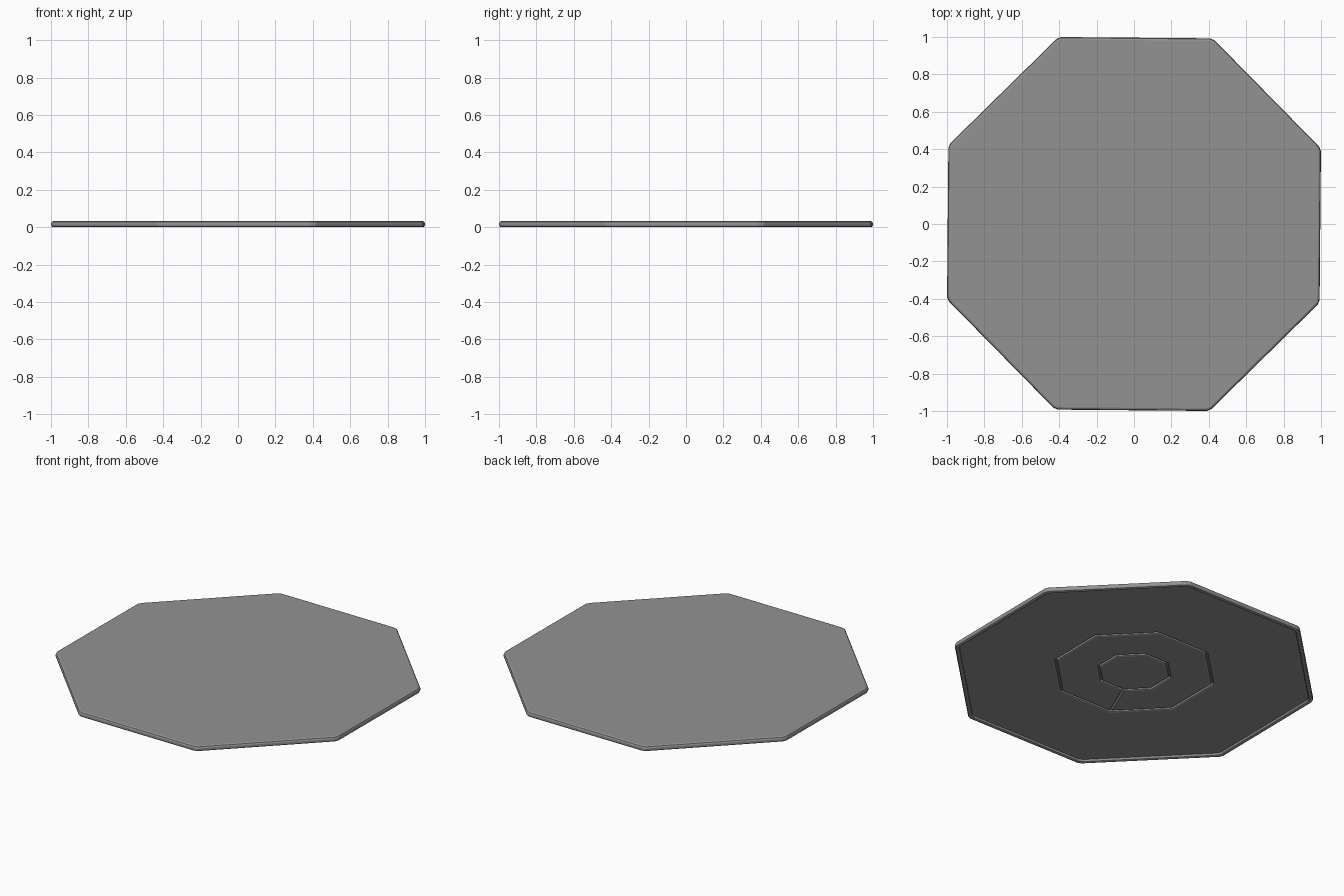
import bpy, bmesh, math
from mathutils import Vector

if "Cube" in bpy.data.objects:
    bpy.data.objects.remove(bpy.data.objects["Cube"])

T = 0.033                      # overall thickness
B = 0.015                      # height of the recessed underside
TILT = math.radians(-0.5)      # slight turn of the whole plate


def octagon(bm, apothem, z, clip):
    """Octagon loop with lightly clipped corners."""
    pts = []
    r = apothem / math.cos(math.pi / 8)
    corners = [Vector((r * math.cos(a), r * math.sin(a), z))
               for a in (TILT + math.pi / 8 + i * math.pi / 4 for i in range(8))]
    for i, c in enumerate(corners):
        for n in (corners[i - 1], corners[(i + 1) % 8]):
            pts.append(bm.verts.new(c + (n - c).normalized() * clip))
    return pts


def finish(bm, name):
    bmesh.ops.recalc_face_normals(bm, faces=bm.faces)
    me = bpy.data.meshes.new(name)
    bm.to_mesh(me)
    bm.free()
    ob = bpy.data.objects.new(name, me)
    bpy.context.collection.objects.link(ob)
    return ob


# Plate: top, rounded rim with a lip below, recessed underside with two grooves
R = 0.996
profile = [(R - 0.013, T), (R - 0.004, T - 0.004), (R, T - 0.012),
           (R, 0.010), (R - 0.003, 0.003), (R - 0.010, 0),
           (R - 0.016, 0), (R - 0.023, 0.003), (R - 0.026, 0.010), (R - 0.026, B)]
for g in (0.435, 0.197):
    profile += [(g + 0.014, B), (g + 0.007, B + 0.003), (g + 0.004, B + 0.013),
                (g - 0.004, B + 0.013), (g - 0.007, B + 0.003), (g - 0.014, B)]
bm = bmesh.new()
loops = [octagon(bm, a, z, 0.014 if a > 0.5 else 0.006) for a, z in profile]
for a, b in zip(loops, loops[1:]):
    for i in range(16):
        j = (i + 1) % 16
        bm.faces.new((a[i], a[j], b[j], b[i]))
bm.faces.new(loops[0])
bm.faces.new(loops[-1])
plate = finish(bm, "octagonal_plate")
mat = bpy.data.materials.new("dark_grey")
mat.diffuse_color = (0.29, 0.29, 0.29, 1)
mat.use_nodes = True
mat.node_tree.nodes["Principled BSDF"].inputs["Base Color"].default_value = mat.diffuse_color
plate.data.materials.append(mat)

# Seam between the two grooves, cut with a thin wedge
ang = math.radians(247.5) + TILT
d = Vector((math.cos(ang), math.sin(ang), 0))
s = Vector((-d.y, d.x, 0))
bm = bmesh.new()
ends = []
for r in (0.214, 0.468):
    ends.append([bm.verts.new(d * r + s * x + Vector((0, 0, z)))
                 for x, z in ((-0.010, B - 0.004), (0.010, B - 0.004), (0, B + 0.010))])
for i in range(3):
    j = (i + 1) % 3
    bm.faces.new((ends[0][i], ends[0][j], ends[1][j], ends[1][i]))
for e in ends:
    bm.faces.new(e)
bmesh.ops.recalc_face_normals(bm, faces=bm.faces)
cutter = finish(bm, "seam_cutter")
cutter.hide_render = True
cutter.display_type = 'WIRE'
mod = plate.modifiers.new("seam", 'BOOLEAN')
mod.operation = 'DIFFERENCE'
mod.solver = 'EXACT'
mod.object = cutter
